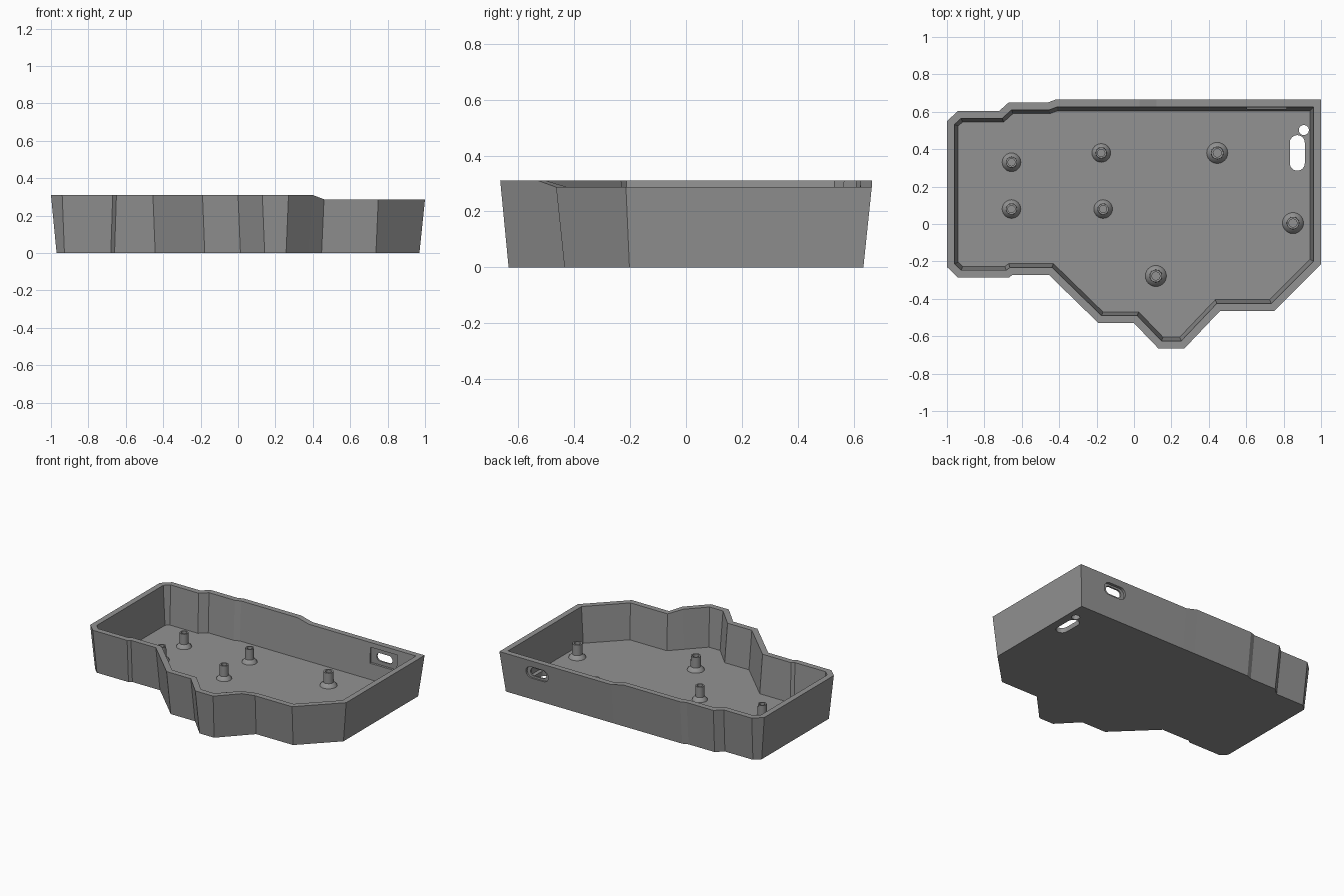
import bpy, bmesh, math
from mathutils import Vector, Matrix

if "Cube" in bpy.data.objects:
    bpy.data.objects.remove(bpy.data.objects["Cube"])

grey = bpy.data.materials.new("mid grey plastic")
grey.diffuse_color = (0.29, 0.29, 0.29, 1)
grey.use_nodes = True
grey.node_tree.nodes["Principled BSDF"].inputs["Base Color"].default_value = grey.diffuse_color

HIGH, LOW, FLOOR = 0.31, 0.287, 0.035

# Rim outline, counter-clockwise: x, y; the lower rim runs between the two ramps
left_front = [(-1, -.23), (-.94, -.287), (-.67, -.287), (-.65, -.272), (-.455, -.272),
              (-.19, -.53), (0, -.53), (.13, -.665), (.27, -.665), (.40, -.528)]
right_side = [(.46, -.465), (.75, -.465), (1, -.215), (1, .665), (.12, .665)]
left_back = [(.03, .665), (-.42, .665), (-.46, .65), (-.67, .65), (-.72, .605),
             (-.94, .605), (-1, .55)]
outline = [Vector((x, y, z)) for pts, z in
           ((left_front, HIGH), (right_side, LOW), (left_back, HIGH)) for x, y in pts]


def inset(points, dist, z=None):
    """Mitred inward offset of a counter-clockwise loop."""
    result = []
    for i, p in enumerate(points):
        a = (p - points[i - 1]).to_2d().normalized()
        b = (points[(i + 1) % len(points)] - p).to_2d().normalized()
        na, nb = Vector((-a.y, a.x)), Vector((-b.y, b.x))
        m = (na + nb) * dist / (1 + na.dot(nb))
        result.append(Vector((p.x + m.x, p.y + m.y, p.z if z is None else z)))
    return result


def finish(name, bm):
    mesh = bpy.data.meshes.new(name)
    bmesh.ops.recalc_face_normals(bm, faces=bm.faces)
    bm.to_mesh(mesh)
    bm.free()
    mesh.materials.append(grey)
    obj = bpy.data.objects.new(name, mesh)
    bpy.context.collection.objects.link(obj)
    return obj


# Tray shell: drafted outer wall, rim, inner wall and floor
bm = bmesh.new()
loops = [[bm.verts.new(p) for p in loop] for loop in (
    inset(outline, 0.03, 0), outline, inset(outline, 0.04), inset(outline, 0.06, FLOOR))]
n = len(outline)
for lo, hi in zip(loops, loops[1:]):
    for i in range(n):
        j = (i + 1) % n
        bm.faces.new((lo[i], lo[j], hi[j], hi[i]))
bm.faces.new(loops[0][::-1])
bm.faces.new(loops[-1])
tray = finish("tray", bm)


def pill(name, half_len, radius, depth, matrix):
    """Rounded slot cutter, long along local x, extruded along local z."""
    bm = bmesh.new()
    seg = 12
    ring = []
    for side in (1, -1):
        for k in range(seg + 1):
            a = math.pi * (k / seg - 0.5) + (0 if side > 0 else math.pi)
            ring.append(((half_len - radius) * side + radius * math.cos(a),
                         radius * math.sin(a)))
    low = [bm.verts.new((x, y, -depth / 2)) for x, y in ring]
    high = [bm.verts.new((x, y, depth / 2)) for x, y in ring]
    for i in range(len(ring)):
        j = (i + 1) % len(ring)
        bm.faces.new((low[i], low[j], high[j], high[i]))
    bm.faces.new(low[::-1])
    bm.faces.new(high)
    bm.transform(matrix)
    return finish(name, bm)


def cut(cutter):
    cutter.hide_render = True
    mod = tray.modifiers.new("cut", 'BOOLEAN')
    mod.operation, mod.solver, mod.object = 'DIFFERENCE', 'EXACT', cutter
    bpy.context.view_layer.objects.active = tray
    bpy.ops.object.modifier_apply(modifier=mod.name)
    bpy.data.objects.remove(cutter)


T = Matrix.Translation
upright = Matrix.Rotation(math.pi / 2, 4, 'X')

# Floor slot and round hole
cut(pill("floor_slot_cutter", 0.095, 0.04, 0.2,
         T((.873, .38, 0)) @ Matrix.Rotation(math.pi / 2, 4, 'Z')))
bm = bmesh.new()
bmesh.ops.create_cone(bm, cap_ends=True, segments=24, radius1=.027, radius2=.027,
                      depth=.2, matrix=T((.908, .502, 0)))
cut(finish("floor_hole_cutter", bm))

# Back port: outer recess, inner pocket and through hole
cut(pill("port_recess_cutter", 0.088, 0.042, 0.06, T((.71, .671, .2)) @ upright))
bm = bmesh.new()
bmesh.ops.create_cube(bm, size=1, matrix=T((.71, .60, .2)) @ Matrix.Diagonal((.21, .06, .11, 1)))
cut(finish("port_pocket_cutter", bm))
cut(pill("port_hole_cutter", 0.062, 0.028, 0.2, T((.71, .64, .2)) @ upright))


# Screw posts: flared foot, tube and blind bore
def screw_post(index, x, y, s):
    bm = bmesh.new()
    profile = [(.05, 0), (.047, .008), (.034, .022), (.03, .026), (.029, .1),
               (.019, .1), (.019, .02), (0, .02)]
    verts = [bm.verts.new((r * s, 0, z)) for r, z in profile]
    edges = [bm.edges.new(pair) for pair in zip(verts, verts[1:])]
    bmesh.ops.spin(bm, geom=verts + edges, cent=(0, 0, 0), axis=(0, 0, 1),
                   angle=2 * math.pi, steps=24)
    bmesh.ops.remove_doubles(bm, verts=bm.verts, dist=1e-5)
    bm.transform(T((x, y, FLOOR)))
    post = finish(f"screw_post_{index}", bm)
    bpy.ops.object.select_all(action='DESELECT')
    post.select_set(True)
    bpy.context.view_layer.objects.active = post
    bpy.ops.object.shade_smooth_by_angle(angle=math.radians(30))


small = [(-.655, .33), (-.175, .38), (-.655, .08), (-.165, .08)]
large = [(.445, .38), (.85, .005), (.117, -.278)]
for i, (x, y) in enumerate(small + large):
    screw_post(i + 1, x, y, 1 if i < len(small) else 1.13)
